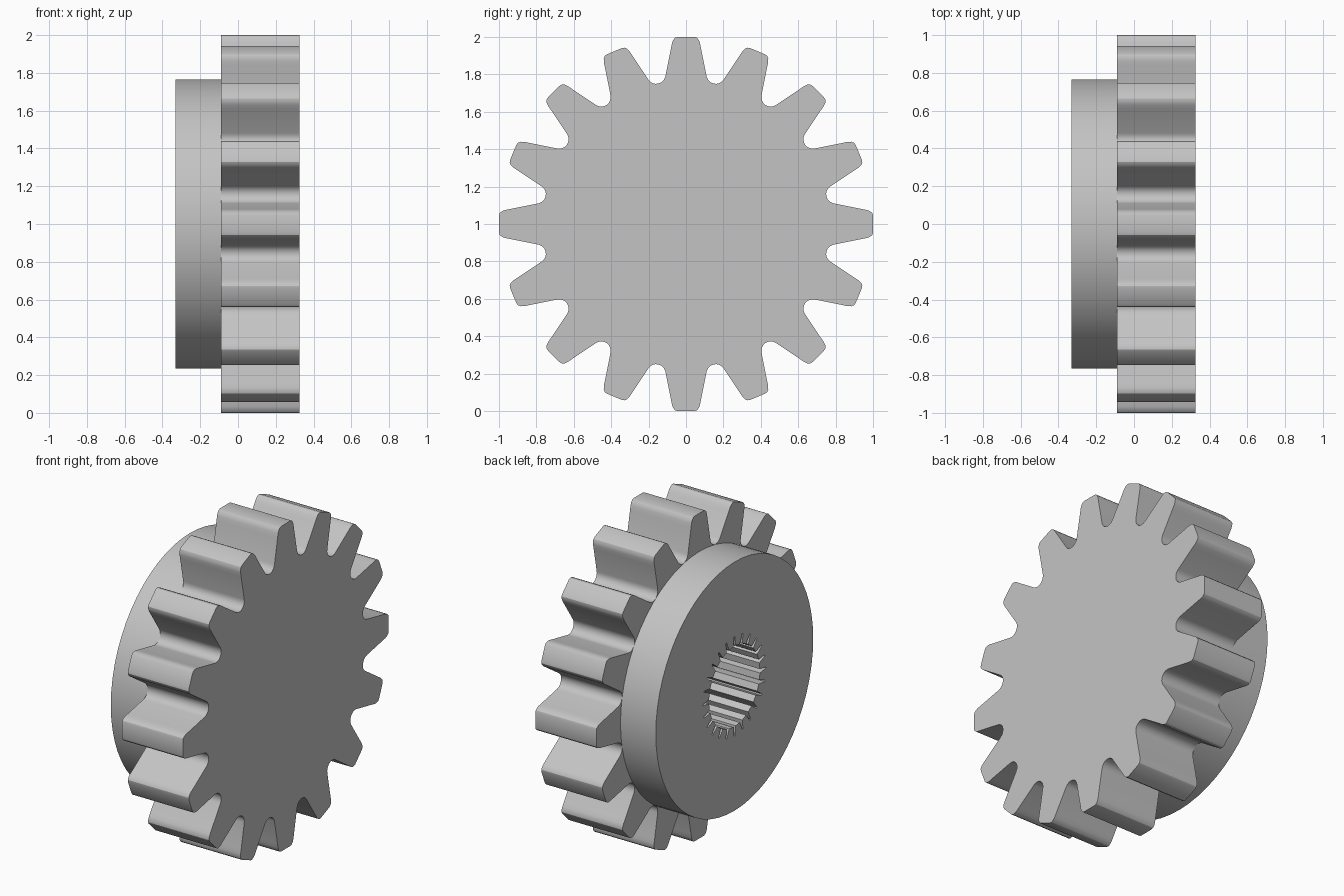
import bpy, bmesh
from math import sin, cos, pi, radians

if "Cube" in bpy.data.objects:
    bpy.data.objects.remove(bpy.data.objects["Cube"], do_unlink=True)

TEETH, SPLINES = 16, 24
BACK, STEP, FACE, BORE_END = -0.33, -0.09, 0.325, 0.25

steel = bpy.data.materials.new("plain grey steel")
steel.use_nodes = True
grey = (0.55, 0.55, 0.55, 1)
steel.diffuse_color = grey
steel.node_tree.nodes["Principled BSDF"].inputs["Base Color"].default_value = grey


def extrude_profile(name, points, x0, x1):
    """Prism along x from a closed (y, height) outline centred on the shaft."""
    bm = bmesh.new()
    base = bm.faces.new([bm.verts.new((x0, y, z + 1)) for y, z in points])
    top = bmesh.ops.extrude_face_region(bm, geom=[base])["geom"]
    bmesh.ops.translate(bm, vec=(x1 - x0, 0, 0),
                        verts=[v for v in top if isinstance(v, bmesh.types.BMVert)])
    bmesh.ops.recalc_face_normals(bm, faces=bm.faces)
    mesh = bpy.data.meshes.new(name)
    bm.to_mesh(mesh)
    bm.free()
    mesh.materials.append(steel)
    obj = bpy.data.objects.new(name, mesh)
    bpy.context.collection.objects.link(obj)
    return obj


def turn(points, angle):
    """Rotate outline points clockwise about the shaft."""
    c, s = cos(angle), sin(angle)
    return [(y * c + z * s, z * c - y * s) for y, z in points]


def ring(radius, count):
    return [p for i in range(count) for p in turn([(0, radius)], 2 * pi * i / count)]


# Tooth: rounded tip, straight flanks, then a round root fillet
pitch = 2 * pi / TEETH
half_tip = [(0.045, 1.0), (0.058, 0.996), (0.068, 0.985), (0.075, 0.967), (0.08, 0.94)]
tip = [(-y, z) for y, z in reversed(half_tip)] + half_tip
root = [(0.05 * sin(radians(a)), 0.815 - 0.05 * cos(radians(a)))
        for a in range(-68, 69, 17)]
tooth = tip + turn(root, pitch / 2)
outline = [p for i in range(TEETH) for p in turn(tooth, i * pitch)]
gear = extrude_profile("toothed_gear", outline, STEP, FACE)

# Round shoulder behind the gear
hub = extrude_profile("hub_disc", ring(0.765, 60), BACK, STEP)

# Blind serrated bore, cut from the shoulder side
notch = [(-0.012, 0.247), (-0.004, 0.305), (0.004, 0.305), (0.012, 0.247)]
bore_outline = [p for i in range(SPLINES) for p in turn(notch, 2 * pi * i / SPLINES)]
cutter = extrude_profile("bore_cutter", bore_outline, BACK - 0.1, BORE_END)
cutter.hide_render = True

for part in (gear, hub):
    cut = part.modifiers.new("serrated bore", "BOOLEAN")
    cut.operation = "DIFFERENCE"
    cut.solver = "EXACT"
    cut.object = cutter
    bpy.ops.object.select_all(action="DESELECT")
    part.select_set(True)
    bpy.context.view_layer.objects.active = part
    bpy.ops.object.modifier_apply(modifier=cut.name)
    bpy.ops.object.shade_smooth_by_angle(angle=radians(30))

bpy.data.objects.remove(cutter, do_unlink=True)
